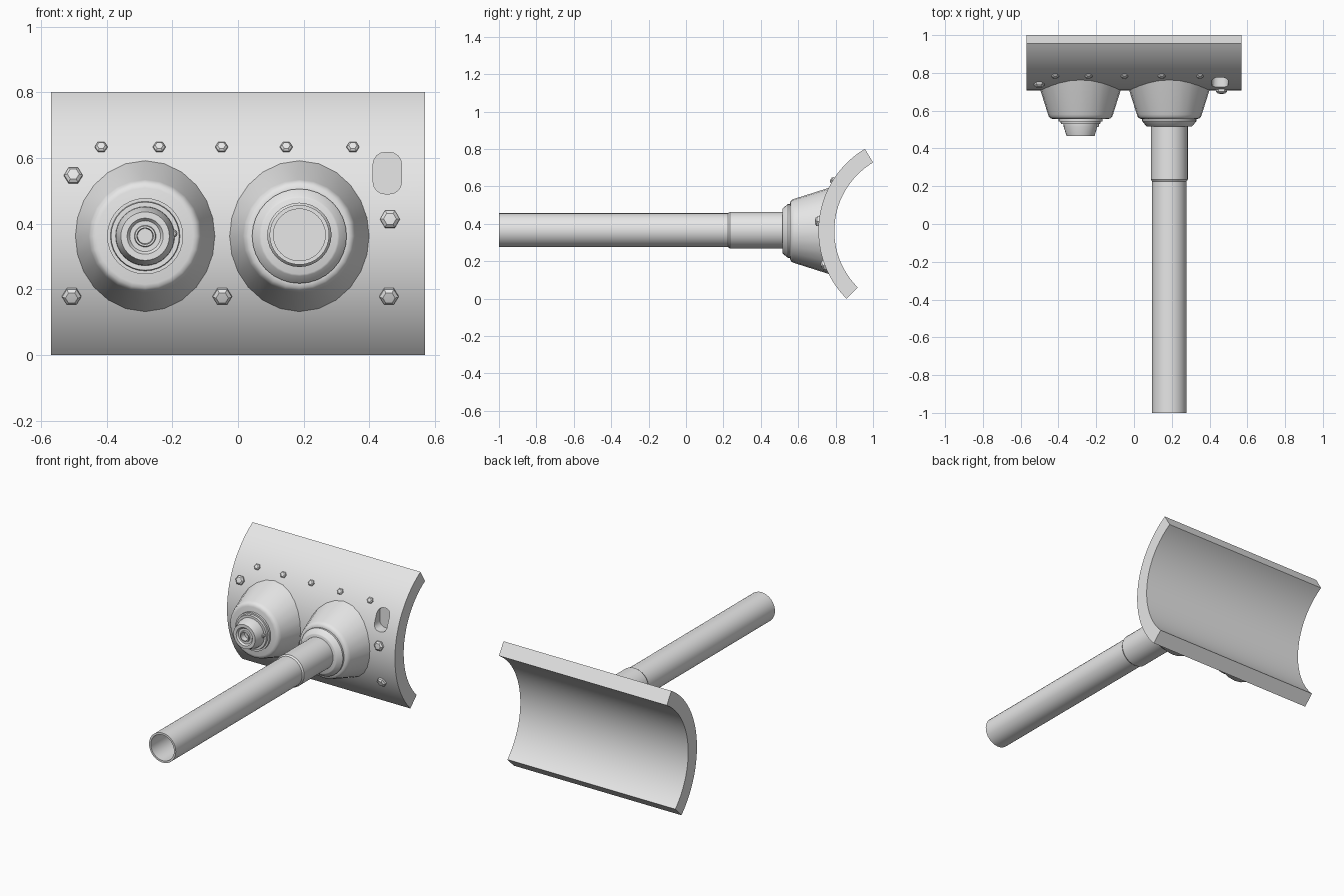
import bpy, bmesh, math
from mathutils import Vector, Matrix

if "Cube" in bpy.data.objects:
    bpy.data.objects.remove(bpy.data.objects["Cube"])

AXIS_Y, AXIS_Z = 1.22, 0.362      # centre line of the curved plate
R_OUT, R_IN, HALF_W = 0.512, 0.427, 0.57
LEFT_X, RIGHT_X = -0.283, 0.187

grey = bpy.data.materials.new("plain_grey")
grey.diffuse_color = (0.8, 0.8, 0.8, 1)
grey.use_nodes = True
grey.node_tree.nodes["Principled BSDF"].inputs["Base Color"].default_value = grey.diffuse_color


def make(name, bm, angle=30):
    """Turn a bmesh into a grey object with sharp creases kept."""
    bmesh.ops.recalc_face_normals(bm, faces=bm.faces)
    me = bpy.data.meshes.new(name)
    bm.to_mesh(me)
    bm.free()
    ob = bpy.data.objects.new(name, me)
    bpy.context.collection.objects.link(ob)
    me.materials.append(grey)
    smooth(ob, angle)
    return ob


def smooth(ob, angle=30):
    bpy.ops.object.select_all(action='DESELECT')
    ob.select_set(True)
    bpy.context.view_layer.objects.active = ob
    bpy.ops.object.shade_smooth_by_angle(angle=math.radians(angle))


def prism(outline, to_a, to_b):
    """Closed solid between two mapped copies of a 2D outline."""
    bm = bmesh.new()
    a = [bm.verts.new(to_a(p)) for p in outline]
    b = [bm.verts.new(to_b(p)) for p in outline]
    n = len(outline)
    bm.faces.new(a)
    bm.faces.new(b[::-1])
    for i in range(n):
        j = (i + 1) % n
        bm.faces.new((a[i], a[j], b[j], b[i]))
    return bm


def lathe(name, profile, matrix, segs):
    """Revolve (height, radius) points about local z; radius 0 closes an end."""
    bm = bmesh.new()
    rings = []
    for h, r in profile:
        if r == 0:
            rings.append([bm.verts.new((0, 0, h))] * segs)
        else:
            rings.append([bm.verts.new((r * math.cos(2 * math.pi * i / segs),
                                        r * math.sin(2 * math.pi * i / segs), h))
                          for i in range(segs)])
    for a, b in zip(rings, rings[1:]):
        for i in range(segs):
            j = (i + 1) % segs
            quad = list(dict.fromkeys((a[i], a[j], b[j], b[i])))
            bm.faces.new(quad)
    bm.transform(matrix)
    return make(name, bm)


def forward(x, profile, name, segs, z=AXIS_Z):
    """Lathe whose profile heights are world y positions."""
    m = Matrix.Translation((x, 0, z)) @ Matrix.Rotation(-math.pi / 2, 4, 'X')
    return lathe(name, profile, m, segs)


# Curved backing plate
N = 48
angles = [math.radians(121 + 104 * i / N) for i in range(N + 1)]
outline = [(AXIS_Y + R_OUT * math.cos(a), AXIS_Z + R_OUT * math.sin(a)) for a in angles]
outline += [(AXIS_Y + R_IN * math.cos(a), AXIS_Z + R_IN * math.sin(a)) for a in reversed(angles)]
plate = make("curved_plate", prism(outline, lambda p: (-HALF_W, *p), lambda p: (HALF_W, *p)))

# Blind rounded slot cut into the plate
slot = []
for k, (sx, sz) in enumerate([(1, 1), (-1, 1), (-1, -1), (1, -1)]):
    for s in range(5):
        a = math.radians(90 * k + 22.5 * s)
        slot.append((0.455 + sx * 0.008 + 0.035 * math.cos(a),
                     0.554 + sz * 0.028 + 0.035 * math.sin(a)))
cutter = make("slot_cutter", prism(slot, lambda p: (p[0], 0.60, p[1]), lambda p: (p[0], 0.787, p[1])))
cutter.hide_render = True
mod = plate.modifiers.new("slot", 'BOOLEAN')
mod.operation, mod.solver, mod.object = 'DIFFERENCE', 'EXACT', cutter
bpy.context.view_layer.objects.active = plate
bpy.ops.object.modifier_apply(modifier="slot")
bpy.data.objects.remove(cutter)
smooth(plate)

# Conical housings
dome = [(0.785, 0), (0.785, 0.237), (0.58, 0.172), (0.567, 0.167),
        (0.559, 0.158), (0.556, 0.147), (0.556, 0)]
forward(LEFT_X, dome, "left_housing", 24)
forward(RIGHT_X, dome, "right_housing", 24)

# Stepped nozzle on the left housing
forward(LEFT_X, [(0.57, 0), (0.57, 0.116), (0.543, 0.116), (0.543, 0.106), (0.53, 0.104),
                 (0.53, 0.09), (0.515, 0.089), (0.465, 0.074), (0.465, 0.055),
                 (0.475, 0.047), (0.475, 0.033), (0.466, 0.031), (0.466, 0.025),
                 (0.50, 0.023), (0.50, 0)], "left_nozzle", 32)
forward(-0.197, [(0.545, 0), (0.545, 0.012), (0.517, 0.012), (0.513, 0.008), (0.513, 0)],
        "nozzle_screw", 8, 0.37)

# Collar and long hollow tube on the right housing
forward(RIGHT_X, [(0.57, 0), (0.57, 0.144), (0.545, 0.144), (0.518, 0.122), (0.515, 0.116),
                  (0.515, 0)], "tube_collar", 32)
forward(RIGHT_X, [(0.53, 0), (0.53, 0.098), (0.235, 0.098), (0.225, 0.091), (-1.0, 0.091),
                  (-1.0, 0.079), (0.2, 0.079), (0.2, 0)], "long_tube", 32, 0.366)

# Hexagonal bolts standing square to the plate
bolts = [(x, 0.632, 0.019) for x in (-0.417, -0.24, -0.05, 0.147, 0.35)]
bolts += [(-0.502, 0.545, 0.028), (0.463, 0.413, 0.030)]
bolts += [(x, 0.18, 0.029) for x in (-0.507, -0.048, 0.46)]
for x, z, r in bolts:
    dz = z - AXIS_Z
    n = Vector((0, -math.sqrt(R_OUT ** 2 - dz ** 2), dz)).normalized()
    pos = Vector((x, AXIS_Y, AXIS_Z)) + n * R_OUT
    m = Matrix.Translation(pos) @ n.to_track_quat('Z', 'Y').to_matrix().to_4x4()
    lathe("bolt", [(-0.01, 0), (-0.01, r), (0.35 * r, r), (0.65 * r, 0.65 * r), (0.7 * r, 0)], m, 6)
